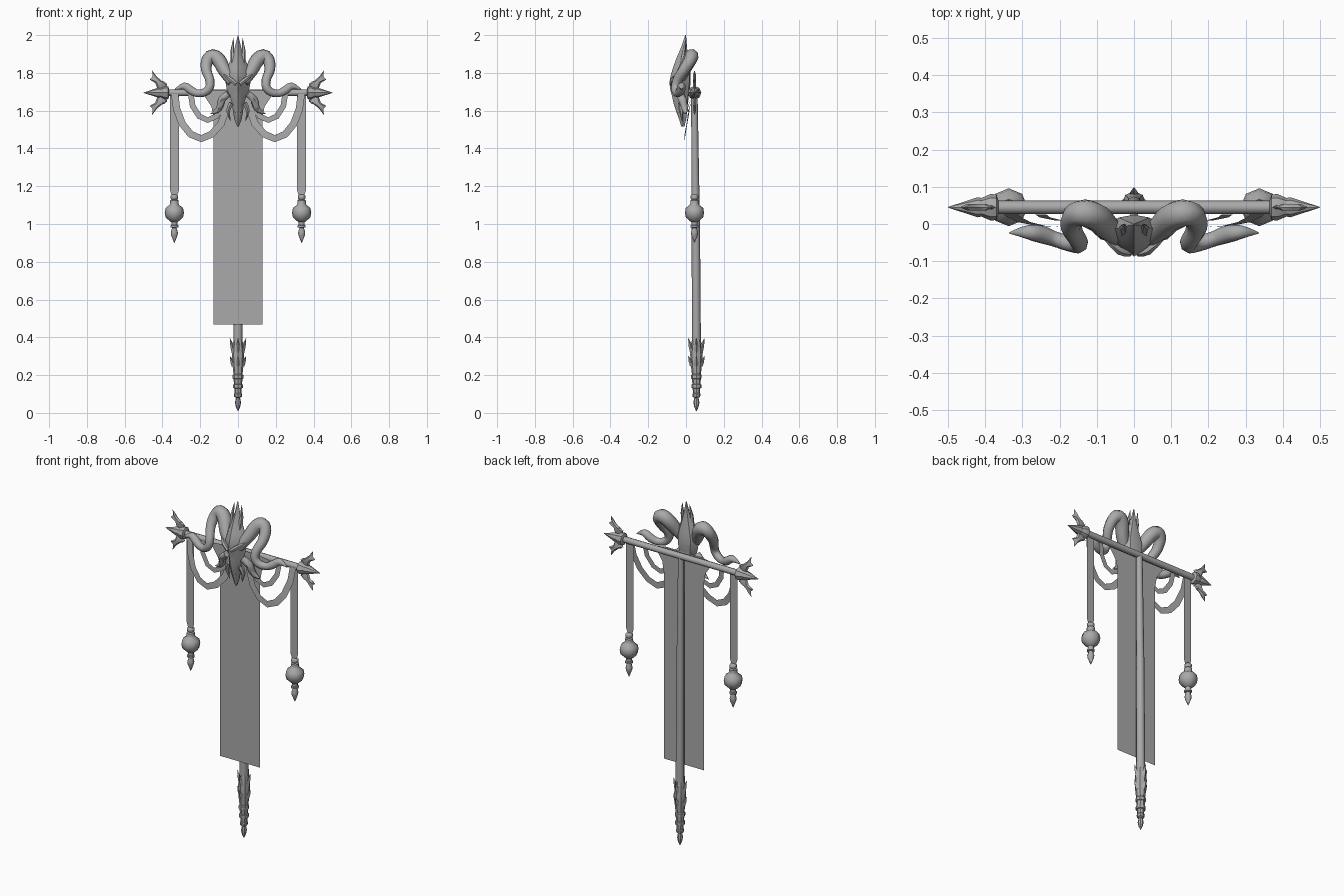
import bpy, bmesh, math
from mathutils import Vector

if "Cube" in bpy.data.objects:
    bpy.data.objects.remove(bpy.data.objects["Cube"])

grey = bpy.data.materials.new("grey")
grey.diffuse_color = (0.4, 0.4, 0.4, 1)
grey.use_nodes = True
grey.node_tree.nodes["Principled BSDF"].inputs["Base Color"].default_value = grey.diffuse_color


def make(name, verts, faces, angle=40, fix=True):
    """Mesh object from points and faces, smooth by angle."""
    bm = bmesh.new()
    vs = [bm.verts.new(v) for v in verts]
    for f in faces:
        bm.faces.new([vs[i] for i in f])
    if fix:
        bmesh.ops.recalc_face_normals(bm, faces=bm.faces)
    me = bpy.data.meshes.new(name)
    bm.to_mesh(me)
    bm.free()
    ob = bpy.data.objects.new(name, me)
    bpy.context.collection.objects.link(ob)
    me.materials.append(grey)
    bpy.ops.object.select_all(action='DESELECT')
    ob.select_set(True)
    bpy.context.view_layer.objects.active = ob
    bpy.ops.object.shade_smooth_by_angle(angle=math.radians(angle))
    return ob


def loft(name, rings, angle=40):
    """Skin a list of equal rings of points, with closed ends."""
    n = len(rings[0])
    verts = [p for r in rings for p in r]
    faces = [(k * n + i, k * n + (i + 1) % n, (k + 1) * n + (i + 1) % n, (k + 1) * n + i)
             for k in range(len(rings) - 1) for i in range(n)]
    faces += [tuple(range(n)), tuple(range(len(verts) - n, len(verts)))]
    return make(name, verts, faces, angle)


def tube(name, pts, sides=8, smooth=0, angle=50, squash=1.0):
    """Tapered tube along (x, y, z, radius) points, optionally spline-refined."""
    p = [Vector(q) for q in pts]
    if smooth:
        e = [p[0]] + p + [p[-1]]
        out = []
        for a, b, c, d in zip(e, e[1:], e[2:], e[3:]):
            for s in range(smooth):
                t = s / smooth
                out.append(0.5 * (2 * b + (c - a) * t + (2 * a - 5 * b + 4 * c - d) * t * t
                                  + (3 * b - a - 3 * c + d) * t ** 3))
        p = out + [p[-1]]
    rings, ref = [], None
    for i, q in enumerate(p):
        t = (p[min(i + 1, len(p) - 1)].xyz - p[max(i - 1, 0)].xyz).normalized()
        if ref is None:
            ref = Vector((0, 1, 0)) if abs(t.y) < 0.8 else Vector((1, 0, 0))
        ref = (ref - t * ref.dot(t)).normalized()
        side = t.cross(ref)
        r = max(q.w, 0.001)
        rings.append([q.xyz + (ref * math.cos(a) * squash + side * math.sin(a)) * r
                      for a in (2 * math.pi * k / sides for k in range(sides))])
    return loft(name, rings, angle)


def lathe(name, x, y, prof, sides=8, angle=50):
    return tube(name, [(x, y, z, r) for z, r in prof], sides, 0, angle)


def ribbon(name, pts, half):
    """Flat strip of constant width following (x, y, z) points in the xz plane."""
    p = [Vector(q) for q in pts]
    verts = []
    for i, q in enumerate(p):
        t = p[min(i + 1, len(p) - 1)] - p[max(i - 1, 0)]
        n = Vector((-t.z, 0, t.x)).normalized() * half
        verts += [q + n, q - n]
    return make(name, verts, [(2 * i, 2 * i + 1, 2 * i + 3, 2 * i + 2) for i in range(len(p) - 1)])


def blade(name, outline, y, thick):
    """Plate from an (x, z) outline, bevelled towards a central ridge."""
    n = len(outline)
    c = sum((Vector(o) for o in outline), Vector((0, 0))) / n
    edge = [(x, y, z) for x, z in outline]
    rim = [[(c.x + (x - c.x) * .55, y + s * thick, c.y + (z - c.y) * .55) for x, z in outline]
           for s in (-1, 1)]
    return loft(name, [rim[0], edge, rim[1]], 30)


# Pole, slightly tilted, with grip and pommel
tube("pole", [(0, .055, .36, .024), (0, .052, 1.0, .022), (0, .044, 1.7, .017)], 8)
lathe("grip", 0, .055, [(.01, .002), (.03, .011), (.055, .016), (.08, .011), (.085, .02), (.1, .022),
                        (.105, .018), (.13, .02), (.132, .027), (.15, .027), (.152, .021), (.18, .024),
                        (.182, .028), (.2, .028), (.205, .024), (.26, .03), (.31, .033), (.36, .027),
                        (.385, .024)], 8, 35)
for i in range(4):
    a = i * math.pi / 2
    for z, h in ((.32, .075), (.25, .05)):
        tube("grip_thorn", [(math.cos(a) * r, .055 + math.sin(a) * r, z + d * h, w)
                            for r, d, w in ((.022, 0, .012), (.03, .45, .011), (.043, 1, .001))], 4)

# Crossbar
tube("crossbar", [(-.39, .045, 1.695, .018), (.39, .045, 1.695, .018)], 8)

# Banner cloth with flared top corners
half = [(.13, .467), (.13, 1.56), (.14, 1.62), (.19, 1.695), (.12, 1.71)]
cloth = [(x, .02, z) for x, z in half] + [(-x, .02, z) for x, z in reversed(half)]
make("banner_cloth", cloth, [tuple(range(10))])

for s in (1, -1):
    # Finial: collar, spike and two crescent blades
    tube("finial", [(s * x, .045, 1.695, r) for x, r in
                    ((.365, .02), (.37, .034), (.385, .036), (.41, .025), (.42, .027), (.5, .001))], 8, 0, 30)
    for up in (1, -1):
        shape = [(.39, .015), (.377, .045), (.388, .058), (.402, .062), (.43, .085), (.455, .118),
                 (.452, .085), (.468, .07), (.438, .052), (.425, .015)]
        blade("finial_blade", [(s * x, 1.695 + up * z) for x, z in shape], .045, .009)
        tube("finial_thorn", [(s * .395, .045, 1.695 + up * .015, .011),
                              (s * .375, .045, 1.695 + up * .05, .001)], 4)

    # Hanging strap and tassel
    make("tassel_strap", [(s * x, .04, z) for x, z in
                          ((.312, 1.69), (.36, 1.69), (.36, 1.18), (.35, 1.15), (.322, 1.15), (.312, 1.18))],
         [tuple(range(6))])
    lathe("tassel", s * .337, .045, [(1.155, .014), (1.15, .02), (1.135, .02), (1.13, .015), (1.125, .022),
                                     (1.11, .022), (1.1, .026), (1.085, .046), (1.06, .051), (1.035, .046),
                                     (1.015, .024), (1.01, .016), (.995, .016), (.992, .021), (.982, .021),
                                     (.98, .012), (.955, .019), (.94, .017), (.9, .001)], 8, 50)

    # Draped ribbons
    ribbon("outer_swag", [(s * x, y, z) for x, y, z in
                          ((.335, .03, 1.69), (.325, .02, 1.61), (.295, .005, 1.53), (.25, -.005, 1.475),
                           (.195, -.008, 1.452), (.14, -.005, 1.475), (.09, .005, 1.53), (.065, .012, 1.6),
                           (.06, .015, 1.66))], .019)
    ribbon("inner_swag", [(s * x, y, z) for x, y, z in
                          ((.25, .025, 1.69), (.24, .018, 1.625), (.205, .01, 1.57), (.16, .008, 1.55),
                           (.115, .01, 1.57), (.08, .012, 1.63))], .015)

    # Curling horn
    tube("horn", [(s * x, y, z, r) for x, y, z, r in
                  ((.03, -.04, 1.75, .026), (.07, -.012, 1.81, .034), (.1, .018, 1.865, .038),
                   (.135, .03, 1.89, .037), (.163, .02, 1.865, .032), (.168, -.012, 1.815, .028),
                   (.15, -.045, 1.765, .025), (.15, -.056, 1.725, .023), (.175, -.052, 1.698, .022),
                   (.215, -.04, 1.692, .021), (.25, -.028, 1.708, .024), (.285, -.022, 1.73, .02),
                   (.335, -.024, 1.712, .002))], 8, 3, 60)

    # Cheek tusks
    tube("tusk", [(s * x, y, z, r) for x, y, z, r in
                  ((.05, -.03, 1.69, .02), (.085, -.02, 1.66, .022), (.095, -.01, 1.625, .019),
                   (.11, -.005, 1.6, .015), (.148, 0, 1.582, .001))], 6, 2, 60)
    tube("jaw_fang", [(s * x, y, z, r) for x, y, z, r in
                      ((.035, -.03, 1.64, .014), (.052, -.025, 1.6, .012), (.04, -.02, 1.545, .001))], 6, 2)
    # Brow ridge, crown thorn
    tube("brow", [(s * x, y, z, r) for x, y, z, r in
                  ((.01, -.078, 1.74, .01), (.04, -.07, 1.765, .013), (.078, -.04, 1.79, .004))], 6, 2)
    tube("crown_thorn", [(s * x, y, z, r) for x, y, z, r in
                         ((.025, -.02, 1.85, .015), (.03, -.01, 1.92, .01), (.024, 0, 1.985, .001))], 5)

# Skull: rings of (z, half width, front y, cheek y, side y, back y)
rings = []
for z, w, f, c, m, b in ((1.515, .004, -.025, -.022, -.018, -.012), (1.55, .018, -.035, -.03, -.015, .0),
                         (1.59, .026, -.05, -.042, -.015, .005), (1.64, .032, -.066, -.055, -.02, .01),
                         (1.68, .045, -.075, -.05, -.02, .015), (1.715, .06, -.084, -.04, -.02, .02),
                         (1.75, .066, -.088, -.055, -.02, .025), (1.79, .068, -.08, -.062, -.015, .025),
                         (1.83, .055, -.068, -.05, -.012, .02), (1.88, .036, -.05, -.034, -.01, .012),
                         (1.93, .018, -.028, -.02, -.005, .006), (2.0, .001, -.004, -.003, -.002, 0)):
    right = [(0, f, z), (w * .55, c, z), (w, m, z), (w * .6, b * .7, z)]
    rings.append(right + [(0, b, z)] + [(-x, y, zz) for x, y, zz in reversed(right[1:])])
loft("skull", rings, 35)
